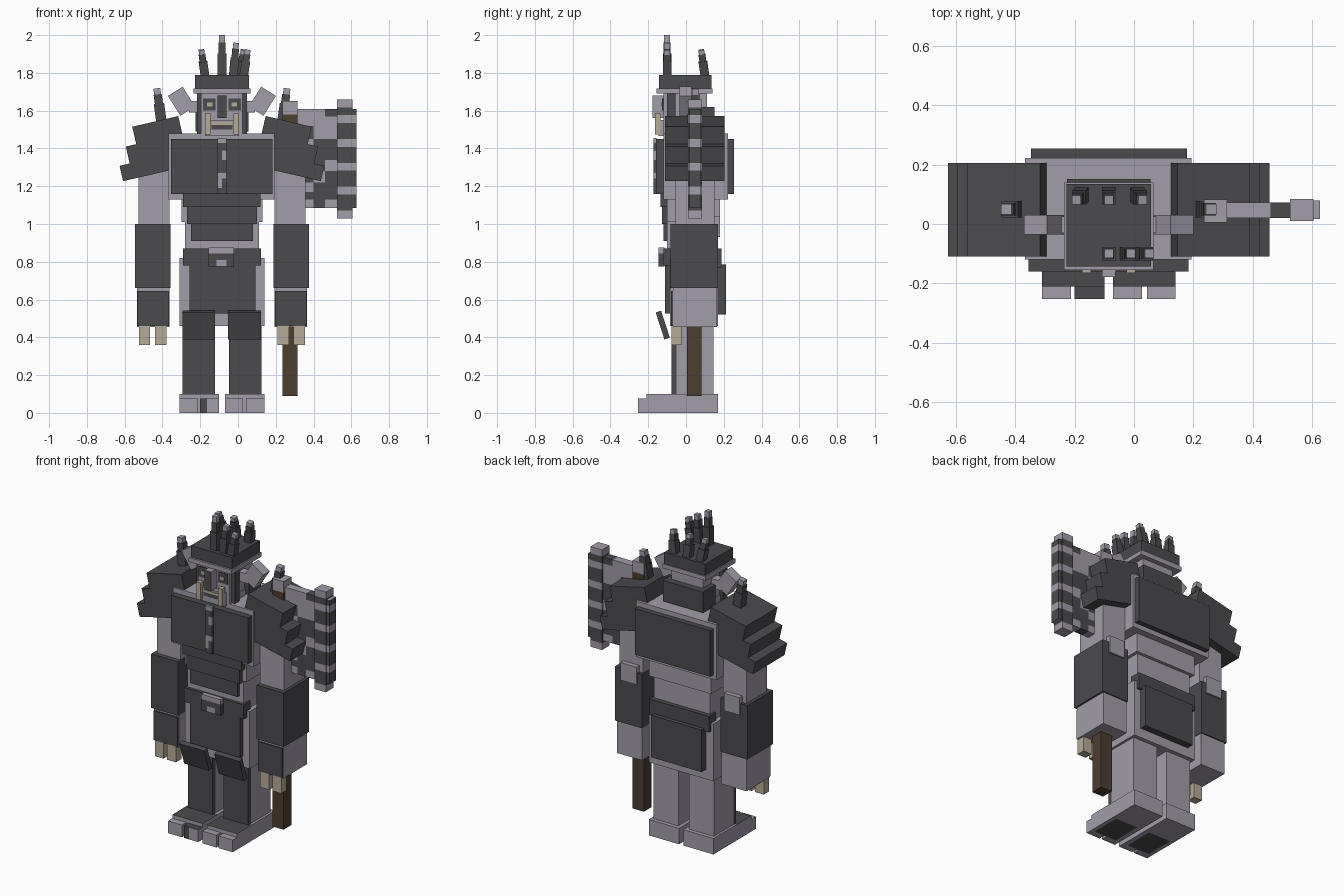
import bpy, bmesh, math
from mathutils import Vector, Matrix

cube = bpy.data.objects.get("Cube")
if cube:
    bpy.data.objects.remove(cube, do_unlink=True)

CX = -0.085  # body's own centre line


def material(name, rgb):
    m = bpy.data.materials.new(name)
    m.use_nodes = True
    m.diffuse_color = (*rgb, 1)
    m.node_tree.nodes["Principled BSDF"].inputs["Base Color"].default_value = (*rgb, 1)
    return m


DARK, GREY, TAN, BROWN = 0, 1, 2, 3
MATS = [material("dark iron", (0.070, 0.068, 0.076)),
        material("stone grey", (0.36, 0.34, 0.40)),
        material("bone tan", (0.47, 0.41, 0.31)),
        material("wood brown", (0.075, 0.047, 0.030))]


def box(name, x, y, z, mat, rot=(0, 0, 0), pivot=None, cuts=(), rule=None):
    """Box from (min, max) ranges; cuts = (axis, value) loops; rule(centre, normal) -> colour."""
    lo, hi = (Vector(v) for v in zip(x, y, z))
    pivot = Vector(pivot) if pivot else (lo + hi) / 2
    bm = bmesh.new()
    size = hi - lo
    bmesh.ops.create_cube(bm, size=1, matrix=Matrix.Translation((lo + hi) / 2) @ Matrix.Diagonal((*size, 1)))
    for axis, value in cuts:
        co, no = Vector(), Vector()
        co[axis], no[axis] = value, 1
        bmesh.ops.bisect_plane(bm, geom=bm.verts[:] + bm.edges[:] + bm.faces[:], plane_co=co, plane_no=no)
    bm.normal_update()
    for f in bm.faces:
        f.material_index = rule(f.calc_center_median(), f.normal) if rule else mat
    bmesh.ops.translate(bm, vec=-pivot, verts=bm.verts)
    me = bpy.data.meshes.new(name)
    bm.to_mesh(me)
    bm.free()
    for m in MATS:
        me.materials.append(m)
    ob = bpy.data.objects.new(name, me)
    ob.location = pivot
    ob.rotation_euler = [math.radians(a) for a in rot]
    bpy.context.collection.objects.link(ob)
    return ob


def pair(name, x, y, z, mat, ry=0, pivot=None, cuts=(), rule=None):
    """Right-hand part and its mirror image on the left."""
    flip = lambda v: 2 * CX - v
    box("right_" + name, x, y, z, mat, (0, ry, 0), pivot, cuts, rule)
    lrule = (lambda c, n: rule(Vector((flip(c.x), c.y, c.z)), Vector((-n.x, n.y, n.z)))) if rule else None
    lcuts = [(a, flip(v) if a == 0 else v) for a, v in cuts]
    lpivot = (flip(pivot[0]), pivot[1], pivot[2]) if pivot else None
    box("left_" + name, (flip(x[1]), flip(x[0])), y, z, mat, (0, -ry, 0), lpivot, lcuts, lrule)


def spike(name, x, y, z, h, w, rx=0, ry=0):
    """Stepped dark spike with a pale tip."""
    for part, a, b, k, mat in (("base", 0, .55, 1, DARK), ("shaft", .55, .82, .78, DARK), ("tip", .82, 1, .66, GREY)):
        r = w * k / 2
        box(f"{name}_{part}", (x - r, x + r), (y - r, y + r), (z + a * h, z + b * h), mat, (rx, ry, 0), (x, y, z))


# Feet: dark tops, dark patch under the front of the sole
def foot_rule(c, n):
    if n.z > .5:
        return DARK if c.y < -0.06 else GREY
    if n.z < -.5 and c.y < -0.02 and -0.285 < c.x < -0.13:
        return DARK
    return GREY


pair("foot", (-0.31, -0.10), (-0.21, 0.17), (0, 0.10), GREY,
     cuts=[(1, -0.06), (1, -0.02), (0, -0.285), (0, -0.13)], rule=foot_rule)
pair("outer_toe", (-0.31, -0.213), (-0.253, -0.21), (0, 0.077), GREY)
box("right_inner_toe", (-0.20, -0.10), (-0.253, -0.21), (0, 0.077), GREY,
    cuts=[(0, -0.165)], rule=lambda c, n: DARK if n.z > .5 or (n.y < -.5 and c.x < -0.165) else GREY)
box("left_inner_toe", (-0.07, 0.027), (-0.253, -0.21), (0, 0.077), GREY)

# Legs with front guards and slanted thigh plates
pair("leg", (-0.295, -0.122), (-0.05, 0.145), (0.10, 0.50), GREY)
pair("shin_guard", (-0.295, -0.122), (-0.078, -0.05), (0.10, 0.54), DARK)
for side, x in (("right", (-0.295, -0.122)), ("left", (-0.053, 0.122))):
    box(side + "_thigh_plate", x, (-0.138, -0.108), (0.39, 0.54), DARK, (18, 0, 0))

# Hips, belt and cloth flaps
box("hips", (-0.31, 0.14), (-0.085, 0.17), (0.46, 0.82), GREY)
box("front_belt", (-0.292, 0.122), (-0.118, -0.05), (0.78, 0.87), DARK)
box("back_belt", (-0.292, 0.122), (0.12, 0.188), (0.77, 0.87), DARK)
box("front_flap", (-0.257, 0.093), (-0.112, -0.08), (0.525, 0.79), DARK)
box("back_flap", (-0.257, 0.093), (0.165, 0.213), (0.52, 0.785), DARK)
box("buckle", (-0.155, -0.02), (-0.145, -0.115), (0.775, 0.875), GREY,
    cuts=[(2, 0.845), (2, 0.81), (0, -0.115), (0, -0.06)],
    rule=lambda c, n: GREY if c.z > 0.845 or n.z > .5 or (c.z < 0.81 and -0.115 < c.x < -0.06) else DARK)

# Belly with overlapping dark bands
box("lower_belly", (-0.28, 0.11), (-0.10, 0.16), (0.82, 1.01), GREY)
box("upper_belly", (-0.30, 0.13), (-0.10, 0.18), (1.01, 1.14), GREY)
for i, (x, y, z) in enumerate((((-0.25, 0.08), -0.12, (0.91, 1.0)), ((-0.27, 0.10), -0.128, (1.0, 1.10)),
                               ((-0.29, 0.12), -0.136, (1.09, 1.17)))):
    box(f"belly_band_{i + 1}", x, (y, -0.09), z, DARK)

# Chest, front and back armour, centre strip with pale patches
box("chest", (-0.367, 0.193), (-0.12, 0.222), (1.13, 1.48), GREY)
box("chest_plate", (-0.356, 0.183), (-0.160, -0.118), (1.16, 1.45), DARK)
box("back_plate", (-0.347, 0.178), (0.22, 0.255), (1.16, 1.45), DARK)
box("chest_strip", (-0.108, -0.06), (-0.172, -0.155), (1.16, 1.455), DARK,
    cuts=[(2, z) for z in (1.19, 1.24, 1.27, 1.34, 1.39, 1.43)] + [(0, -0.084)],
    rule=lambda c, n: GREY if (1.24 < c.z < 1.27) or (1.34 < c.z < 1.39 and c.x > -0.084)
    or (1.19 < c.z < 1.24 and c.x < -0.084) or c.z > 1.43 else DARK)

# Arms
pair("upper_arm", (-0.527, -0.363), (-0.055, 0.15), (0.98, 1.42), GREY)
pair("gauntlet", (-0.546, -0.358), (-0.083, 0.170), (0.66, 1.0), DARK)
pair("elbow", (-0.50, -0.39), (0.08, 0.180), (0.93, 1.04), GREY)
pair("forearm", (-0.535, -0.362), (-0.070, 0.163), (0.455, 0.66), GREY)
pair("forearm_plate", (-0.533, -0.365), (-0.079, -0.068), (0.46, 0.645), DARK)
pair("outer_finger", (-0.525, -0.465), (-0.077, -0.024), (0.36, 0.46), TAN)
pair("inner_finger", (-0.440, -0.378), (-0.077, -0.024), (0.36, 0.46), TAN)

# Stepped, tilted shoulder armour
for i, (px, pz, length, thick) in enumerate(((-0.56, 1.515, 0.25, 0.105), (-0.594, 1.41, 0.30, 0.11),
                                             (-0.627, 1.308, 0.28, 0.083))):
    pair(f"shoulder_slab_{i + 1}", (px, px + length), (-0.11, 0.205), (pz - thick, pz), DARK, -13, (px, 0, pz))
spike("right_shoulder_spike", -0.405, 0.05, 1.54, 0.18, 0.055, 0, -8)
spike("left_shoulder_spike", 0.235, 0.05, 1.54, 0.18, 0.055, 0, 8)

# Head
box("neck", (-0.20, 0.03), (-0.10, 0.13), (1.46, 1.52), GREY)
box("head", (-0.195, 0.025), (-0.12, 0.11), (1.48, 1.70), GREY)
box("jaw", (-0.175, 0.005), (-0.145, -0.11), (1.465, 1.55), GREY,
    cuts=[(2, 1.50), (2, 1.525), (0, -0.14), (0, -0.03)],
    rule=lambda c, n: DARK if n.y < -.5 and 1.50 < c.z < 1.525 and -0.14 < c.x < -0.03 else GREY)
box("teeth", (-0.135, -0.035), (-0.150, -0.143), (1.525, 1.54), TAN)
box("nose", (-0.108, -0.062), (-0.178, -0.11), (1.56, 1.68), GREY,
    rule=lambda c, n: DARK if n.y < -.5 else GREY)
pair("eye_socket", (-0.185, -0.12), (-0.126, -0.118), (1.60, 1.665), DARK)
pair("eye", (-0.165, -0.135), (-0.130, -0.124), (1.622, 1.642), TAN)
pair("tusk", (-0.175, -0.145), (-0.165, -0.135), (1.475, 1.585), TAN)
pair("cheek_guard", (-0.218, -0.19), (-0.10, -0.055), (1.48, 1.69), DARK)
box("neck_guard", (-0.225, 0.055), (0.03, 0.152), (1.49, 1.62), DARK)
pair("ear", (-0.345, -0.253), (-0.035, 0.03), (1.588, 1.712), GREY, -32)
pair("ear_root", (-0.26, -0.185), (-0.03, 0.025), (1.59, 1.65), GREY)

# Helmet and spikes
box("helmet_brim", (-0.235, 0.065), (-0.155, 0.14), (1.69, 1.717), GREY)
box("helmet", (-0.227, 0.057), (-0.143, 0.135), (1.715, 1.79), DARK)
for i, (x, y, h, rx, ry) in enumerate(((-0.085, -0.10, 0.215, 0, 0), (-0.025, -0.10, 0.175, 0, 5),
                                       (0.03, -0.10, 0.14, 0, 9), (-0.175, 0.10, 0.14, 8, -8),
                                       (-0.085, 0.10, 0.14, 8, 0), (0.01, 0.10, 0.14, 8, 8))):
    spike(f"helmet_spike_{i + 1}", x, y, 1.785, h, 0.046, rx, ry)

# Axe: wooden shaft, pale cap and rust-patched blade
box("axe_shaft", (0.235, 0.314), (0.005, 0.083), (0.09, 1.58), BROWN)
box("axe_cap", (0.235, 0.314), (0.005, 0.083), (1.58, 1.65), GREY)
XS, ZS = (0.40, 0.46), (1.13, 1.17, 1.22, 1.28, 1.34, 1.40, 1.45, 1.52, 1.57)
BLADE = ("GDG", "DDD", "GDD", "DGD", "DDG", "DDD", "GDD", "DGG", "GGG", "GGD")
EDGE = "GDDGDDGDDGDDGDG"


def blade_rule(c, n):
    col = sum(c.x > v for v in XS)
    row = sum(c.z > v for v in ZS)
    return DARK if BLADE[row][col] == "D" else GREY


def edge_rule(c, n):
    i = min(int((c.z - 1.03) / 0.042), 14)
    return DARK if EDGE[i] == "D" and abs(n.z) < .5 else GREY


box("axe_blade", (0.314, 0.53), (0.02, 0.073), (1.085, 1.61), GREY,
    cuts=[(0, v) for v in XS] + [(2, v) for v in ZS], rule=blade_rule)
rim = [(2, 1.03 + 0.042 * i) for i in range(1, 15)]
box("axe_edge", (0.525, 0.605), (0.01, 0.085), (1.03, 1.66), GREY, cuts=rim, rule=edge_rule)
box("axe_rim", (0.60, 0.627), (0.016, 0.079), (1.085, 1.61), GREY, cuts=rim, rule=edge_rule)
